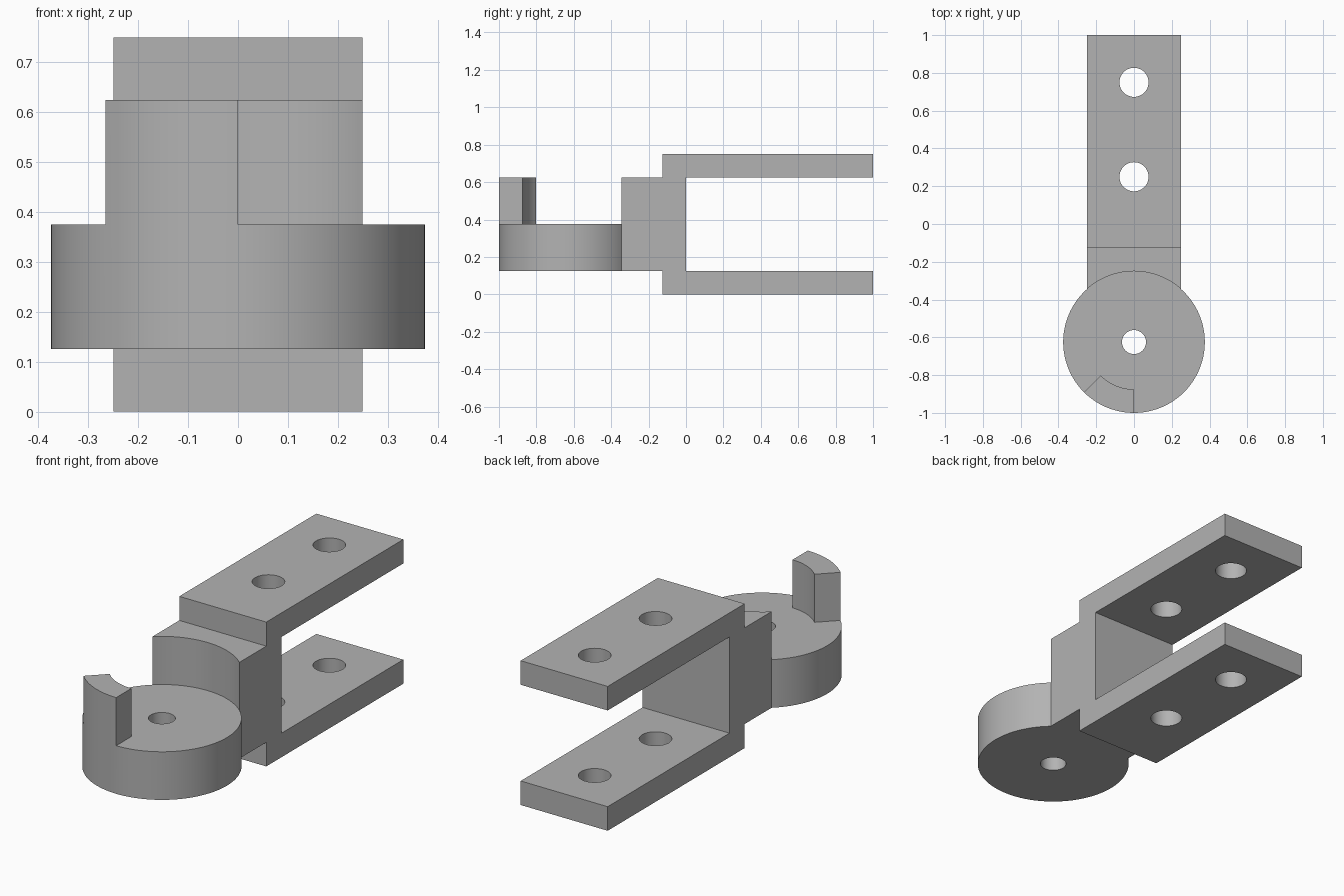
import bpy, bmesh, math
from mathutils import Vector

if "Cube" in bpy.data.objects:
    bpy.data.objects.remove(bpy.data.objects["Cube"])

DISC_Y, DISC_R, SEG = -0.625, 0.375, 96

grey = bpy.data.materials.new("plain grey")
grey.diffuse_color = (0.45, 0.45, 0.45, 1)
grey.use_nodes = True
grey.node_tree.nodes["Principled BSDF"].inputs["Base Color"].default_value = grey.diffuse_color


def prism(name, outline, offset):
    """Solid made by sweeping a closed outline of 3D points along an offset."""
    bm = bmesh.new()
    face = bm.faces.new([bm.verts.new(p) for p in outline])
    swept = bmesh.ops.extrude_face_region(bm, geom=[face])["geom"]
    verts = [v for v in swept if isinstance(v, bmesh.types.BMVert)]
    bmesh.ops.translate(bm, verts=verts, vec=Vector(offset))
    bmesh.ops.recalc_face_normals(bm, faces=bm.faces)
    mesh = bpy.data.meshes.new(name)
    bm.to_mesh(mesh)
    bm.free()
    mesh.materials.append(grey)
    obj = bpy.data.objects.new(name, mesh)
    bpy.context.collection.objects.link(obj)
    return obj


def arc(r, cy, z, start, end, n):
    """Points along an arc centred on x = 0."""
    angles = [math.radians(start + (end - start) * i / n) for i in range(n + 1)]
    return [(r * math.cos(a), cy + r * math.sin(a), z) for a in angles]


def cylinder(name, r, cy, z0, z1):
    return prism(name, arc(r, cy, z0, 0, 360, SEG)[:-1], (0, 0, z1 - z0))


def combine(target, other, operation):
    """Apply a boolean and remove the second solid."""
    mod = target.modifiers.new(operation, 'BOOLEAN')
    mod.operation, mod.solver, mod.object = operation, 'EXACT', other
    bpy.context.view_layer.objects.active = target
    bpy.ops.object.modifier_apply(modifier=mod.name)
    bpy.data.objects.remove(other, do_unlink=True)


# Fork: two long plates, a web and a stepped neck, as one side profile
side = [(1, 0), (1, 0.125), (0, 0.125), (0, 0.625), (1, 0.625), (1, 0.75),
        (-0.125, 0.75), (-0.125, 0.625), (-0.5, 0.625), (-0.5, 0.125),
        (-0.125, 0.125), (-0.125, 0)]
fork = prism("fork_with_pivot_disc", [(-0.25, y, z) for y, z in side], (0.5, 0, 0))

# Concave clearance in the neck above the disc
combine(fork, cylinder("neck_clearance", DISC_R, DISC_Y, 0.375, 0.7), 'DIFFERENCE')

# Pivot disc
combine(fork, cylinder("pivot_disc", DISC_R, DISC_Y, 0.125, 0.375), 'UNION')

# Curved stop lug on the disc rim, one eighth of a turn
lug = (arc(DISC_R, DISC_Y, 0.375, 225, 270, SEG // 8)
       + arc(0.25, DISC_Y, 0.375, 270, 225, SEG // 8))
combine(fork, prism("stop_lug", lug, (0, 0, 0.25)), 'UNION')

# Bolt holes through both plates, and the pivot hole
for y, r in ((0.25, 0.077), (0.75, 0.077), (DISC_Y, 0.0635)):
    combine(fork, cylinder("hole_cutter", r, y, -0.1, 0.9), 'DIFFERENCE')

# Smooth curved walls, crisp edges
fork.select_set(True)
bpy.context.view_layer.objects.active = fork
bpy.ops.object.shade_smooth_by_angle(angle=math.radians(30))
